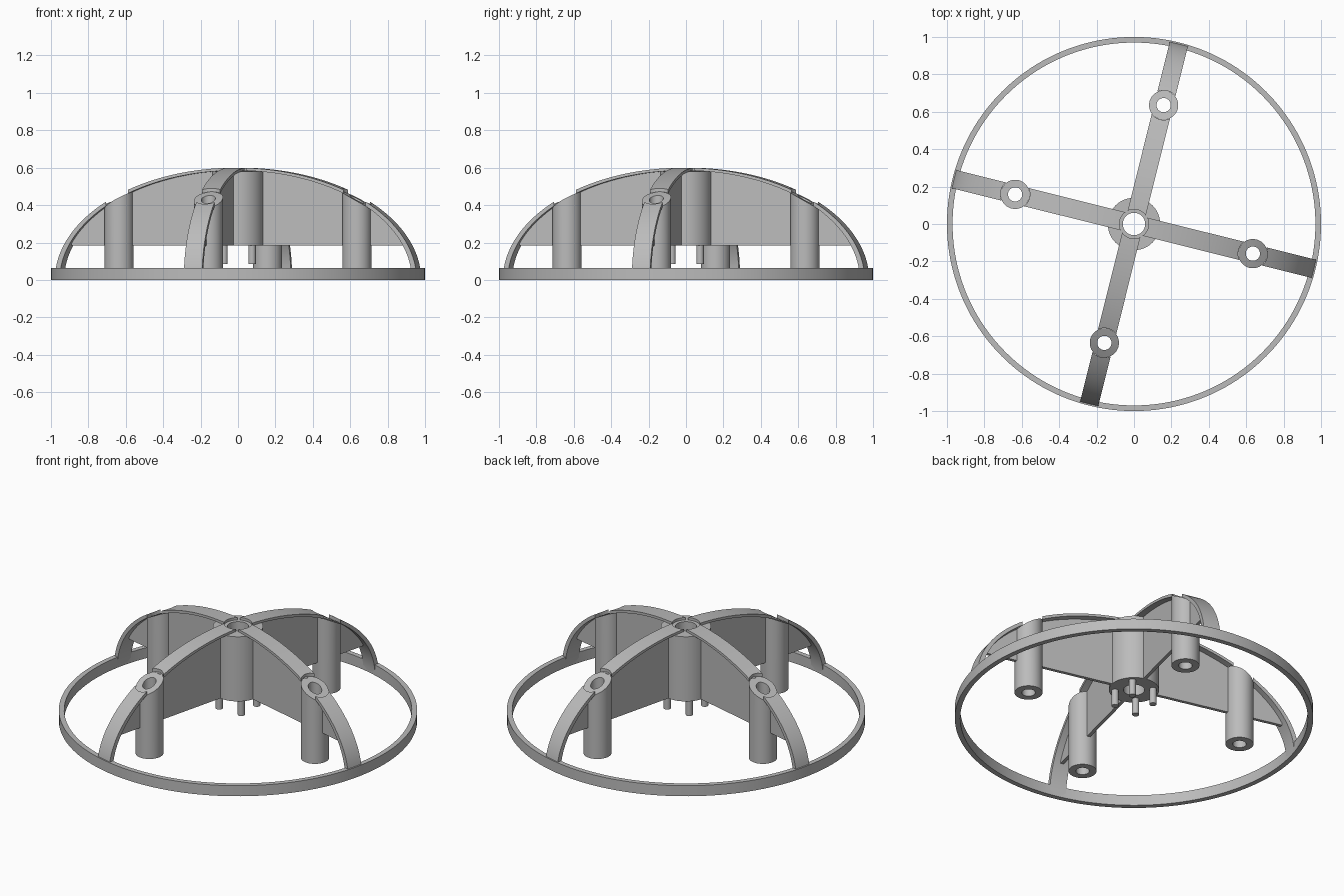
import bpy, bmesh, math
from mathutils import Matrix

if "Cube" in bpy.data.objects:
    bpy.data.objects.remove(bpy.data.objects["Cube"], do_unlink=True)

TILT = math.radians(-14)      # heading of the first arm
POST_R, POST_AT = 0.078, 0.655
HUB_BASE = 0.183

grey = bpy.data.materials.new("plain grey")
grey.use_nodes = True
colour = (0.5, 0.5, 0.5, 1)
grey.diffuse_color = colour
grey.node_tree.nodes["Principled BSDF"].inputs["Base Color"].default_value = colour


def inner_z(r):
    """Height of the underside of the dome at radius r."""
    return 0.585 * math.sqrt(max(0, 1 - (r / 0.97) ** 2))


def finish(name, bm, angle=0.0):
    bmesh.ops.recalc_face_normals(bm, faces=bm.faces)
    bmesh.ops.transform(bm, matrix=Matrix.Rotation(angle, 4, 'Z'), verts=bm.verts)
    mesh = bpy.data.meshes.new(name)
    bm.to_mesh(mesh)
    bm.free()
    mesh.materials.append(grey)
    ob = bpy.data.objects.new(name, mesh)
    bpy.context.collection.objects.link(ob)
    return ob


def smooth(ob):
    bpy.ops.object.select_all(action='DESELECT')
    ob.select_set(True)
    bpy.context.view_layer.objects.active = ob
    bpy.ops.object.shade_smooth_by_angle(angle=math.radians(30))


def tube(name, outer, inner, z0, top, x=0.0, angle=0.0, n=64):
    """Hollow cylinder whose top follows the height function."""
    bm = bmesh.new()
    loops = []
    for r, upper in ((outer, False), (outer, True), (inner, True), (inner, False)):
        loop = []
        for i in range(n):
            a = 2 * math.pi * i / n
            px = x + r * math.cos(a)
            loop.append(bm.verts.new((px, r * math.sin(a), top(px) if upper else z0)))
        loops.append(loop)
    for k in range(4):
        p, q = loops[k], loops[(k + 1) % 4]
        for i in range(n):
            j = (i + 1) % n
            bm.faces.new((p[i], p[j], q[j], q[i]))
    ob = finish(name, bm, angle)
    smooth(ob)
    return ob


def rod(name, r, z0, z1, x, y=0.0, angle=0.0, n=64):
    bm = bmesh.new()
    bmesh.ops.create_cone(bm, cap_ends=True, segments=n, radius1=r, radius2=r,
                          depth=z1 - z0,
                          matrix=Matrix.Translation((x, y, (z0 + z1) / 2)))
    return finish(name, bm, angle)


def slab(name, lower, upper, width, angle):
    """Strip between two matching (radius, height) paths, given a width."""
    bm = bmesh.new()
    rows = [[bm.verts.new((r, s * width / 2, z)) for r, z in path]
            for path in (lower, upper) for s in (-1, 1)]
    low_a, low_b, up_a, up_b = rows
    for p, q in ((low_a, low_b), (low_b, up_b), (up_b, up_a), (up_a, low_a)):
        for i in range(len(p) - 1):
            bm.faces.new((p[i], p[i + 1], q[i + 1], q[i]))
    for e in (0, -1):
        bm.faces.new((low_a[e], low_b[e], up_b[e], up_a[e]))
    return finish(name, bm, angle)


def cut(ob, cutter):
    mod = ob.modifiers.new("hole", 'BOOLEAN')
    mod.operation = 'DIFFERENCE'
    mod.solver = 'EXACT'
    mod.object = cutter
    bpy.ops.object.select_all(action='DESELECT')
    ob.select_set(True)
    bpy.context.view_layer.objects.active = ob
    bpy.ops.object.modifier_apply(modifier=mod.name)
    bpy.data.objects.remove(cutter, do_unlink=True)


def arc(a, b, steps=48):
    """Quarter ellipse from the crown to just above the ground."""
    end = math.pi / 2 - 0.02
    return [(a * math.sin(end * i / steps), b * math.cos(end * i / steps))
            for i in range(steps + 1)]


def web(name, r0, r1, angle, steps=24):
    """Thin stiffening plate below an arm."""
    radii = [r0 + (r1 - r0) * i / steps for i in range(steps + 1)]
    slab(name, [(r, HUB_BASE) for r in radii],
         [(r, inner_z(r) + 0.002) for r in radii], 0.02, angle)


# Base ring and central hub
tube("base_ring", 1.0, 0.97, 0, lambda x: 0.065, n=160)
tube("hub", 0.14, 0.06, HUB_BASE, lambda x: 0.581)

# Four arms with their webs and posts
for k in range(4):
    angle = TILT + k * math.pi / 2
    arm = slab(f"arm_{k + 1}", arc(0.97, 0.585), arc(0.997, 0.6), 0.1, angle)
    cut(arm, rod("hub_cutter", POST_R, 0.4, 0.8, 0))
    cut(arm, rod("post_cutter", POST_R + 0.001, 0.2, 0.8, POST_AT, angle=angle))
    smooth(arm)
    web(f"inner_web_{k + 1}", 0.12, 0.585, angle)
    web(f"outer_web_{k + 1}", 0.72, 0.915, angle)
    tube(f"post_{k + 1}", POST_R, 0.038, 0, inner_z, POST_AT, angle)

# Locating pins under the hub
for sx in (-1, 1):
    for sy in (-1, 1):
        pin = rod("hub_pin", 0.02, 0.085, HUB_BASE + 0.01, sx * 0.075, sy * 0.075, n=24)
        smooth(pin)
